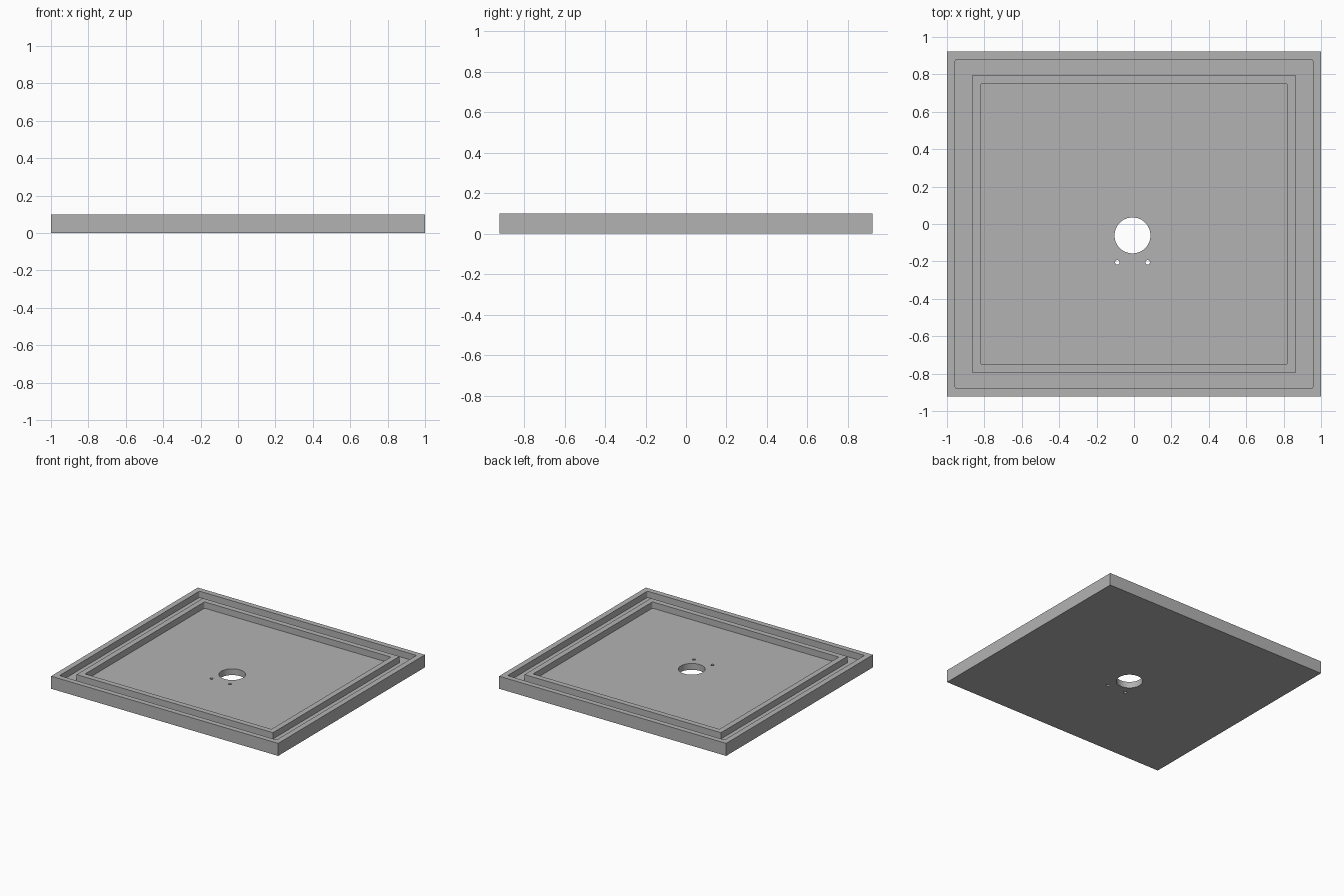
import bpy, bmesh, math

if "Cube" in bpy.data.objects:
    bpy.data.objects.remove(bpy.data.objects["Cube"])

grey = bpy.data.materials.new("plain_grey")
grey.diffuse_color = (0.45, 0.45, 0.45, 1)
grey.use_nodes = True
grey.node_tree.nodes["Principled BSDF"].inputs["Base Color"].default_value = grey.diffuse_color

HEIGHT, FLOOR = 0.10, 0.05


def rectangle(hx, hy, r=0.0, steps=4):
    """Outline of a rectangle with optional rounded corners."""
    if r == 0:
        return [(hx, hy), (-hx, hy), (-hx, -hy), (hx, -hy)]
    pts = []
    for q, (sx, sy) in enumerate([(1, 1), (-1, 1), (-1, -1), (1, -1)]):
        for i in range(steps + 1):
            a = math.pi / 2 * (q + i / steps)
            pts.append((sx * (hx - r) + r * math.cos(a), sy * (hy - r) + r * math.sin(a)))
    return pts


def circle(x, y, r, n):
    return [(x + r * math.cos(2 * math.pi * i / n), y + r * math.sin(2 * math.pi * i / n))
            for i in range(n)]


def prism(name, outline, z0, z1):
    """Extrude a closed outline from z0 to z1."""
    bm = bmesh.new()
    face = bm.faces.new([bm.verts.new((x, y, z0)) for x, y in outline])
    top = bmesh.ops.extrude_face_region(bm, geom=[face])["geom"]
    bmesh.ops.translate(bm, verts=[v for v in top if isinstance(v, bmesh.types.BMVert)],
                        vec=(0, 0, z1 - z0))
    bmesh.ops.recalc_face_normals(bm, faces=bm.faces)
    mesh = bpy.data.meshes.new(name)
    bm.to_mesh(mesh)
    bm.free()
    mesh.materials.append(grey)
    ob = bpy.data.objects.new(name, mesh)
    bpy.context.collection.objects.link(ob)
    return ob


def cut(target, cutter):
    """Subtract the cutter, apply the result and remove the cutter."""
    cutter.hide_render = True
    mod = target.modifiers.new("cut", 'BOOLEAN')
    mod.operation, mod.solver, mod.object = 'DIFFERENCE', 'EXACT', cutter
    bpy.context.view_layer.objects.active = target
    bpy.ops.object.modifier_apply(modifier=mod.name)
    bpy.data.objects.remove(cutter)


# Square tray block
tray = prism("tray", rectangle(1.0, 0.923), 0, HEIGHT)

# Groove between the outer wall and the inner rim
groove = prism("groove_cutter", rectangle(0.956, 0.88, 0.01), FLOOR, HEIGHT + 0.1)
cut(groove, prism("groove_core", rectangle(0.865, 0.795), FLOOR - 0.1, HEIGHT + 0.2))
cut(tray, groove)

# Recess inside the inner rim
cut(tray, prism("recess_cutter", rectangle(0.821, 0.751, 0.01), FLOOR, HEIGHT + 0.1))

# Large drain hole and two small screw holes
for x, y, r, n in [(-0.008, -0.061, 0.096, 64), (-0.089, -0.205, 0.012, 24), (0.073, -0.205, 0.012, 24)]:
    cut(tray, prism("hole_cutter", circle(x, y, r, n), -0.1, HEIGHT + 0.1))

# Smooth hole walls, crisp edges elsewhere
bpy.ops.object.select_all(action='DESELECT')
tray.select_set(True)
bpy.context.view_layer.objects.active = tray
bpy.ops.object.shade_smooth_by_angle(angle=math.radians(30))
